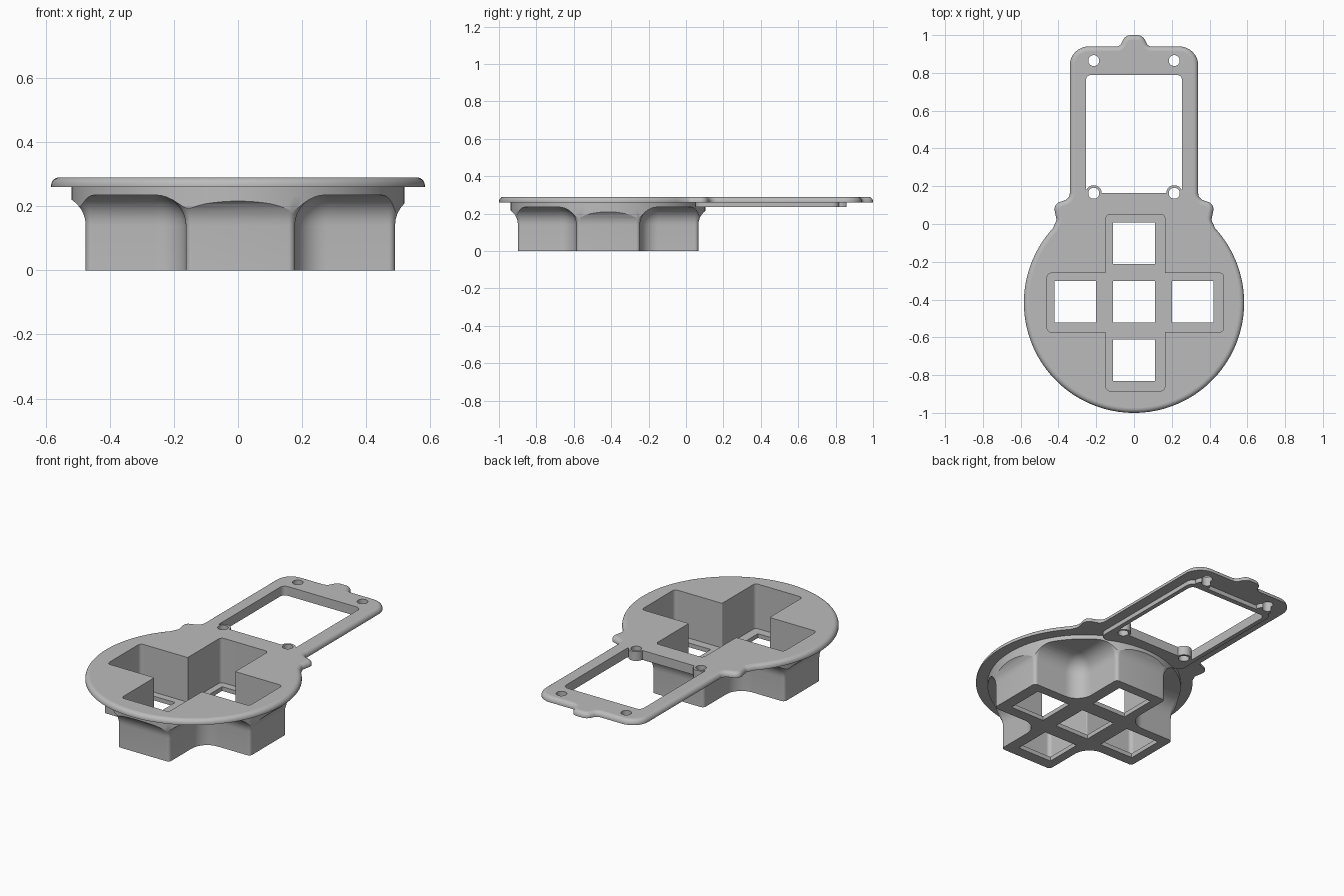
import bpy, bmesh, math
from mathutils import Vector

cube = bpy.data.objects.get("Cube")
if cube:
    bpy.data.objects.remove(cube)

grey = bpy.data.materials.new("matte grey")
grey.use_nodes = True
GREY = (0.5, 0.5, 0.5, 1)
grey.diffuse_color = GREY
grey.node_tree.nodes["Principled BSDF"].inputs["Base Color"].default_value = GREY


def arc(cx, cy, r, a0, a1, n):
    angles = [math.radians(a0 + (a1 - a0) * i / n) for i in range(n + 1)]
    return [Vector((cx + r * math.cos(a), cy + r * math.sin(a))) for a in angles]


def rounded(corners, steps=8):
    """Closed outline from (x, y, radius) corners; zero radius keeps a point."""
    out = []
    for i, (x, y, r) in enumerate(corners):
        p = Vector((x, y))
        if r == 0:
            out.append(p)
            continue
        u = (Vector(corners[i - 1][:2]) - p).normalized()
        v = (Vector(corners[(i + 1) % len(corners)][:2]) - p).normalized()
        half = u.angle(v) / 2
        centre = p + (u + v).normalized() * (r / math.sin(half))
        a = p + u * (r / math.tan(half)) - centre
        b = p + v * (r / math.tan(half)) - centre
        sweep = math.pi - 2 * half
        for k in range(steps + 1):
            t = k / steps
            out.append(centre + (a * math.sin((1 - t) * sweep) + b * math.sin(t * sweep))
                       / math.sin(sweep))
    return out


def offset(pts, d):
    """Grow (d > 0) or shrink a counter-clockwise outline."""
    out = []
    for i, p in enumerate(pts):
        e = (p - pts[i - 1]).normalized()
        f = (pts[(i + 1) % len(pts)] - p).normalized()
        n = Vector((e.y + f.y, -e.x - f.x)).normalized()
        out.append(p + n * d / max(0.5, n.dot(Vector((e.y, -e.x)))))
    return out


def loft(name, levels):
    """Solid through (outline, z) levels."""
    bm = bmesh.new()
    rings = [[bm.verts.new((p.x, p.y, z)) for p in pts] for pts, z in levels]
    n = len(rings[0])
    for lo, hi in zip(rings, rings[1:]):
        for i in range(n):
            j = (i + 1) % n
            bm.faces.new((lo[i], lo[j], hi[j], hi[i]))
    bm.faces.new(rings[0][::-1])
    bm.faces.new(rings[-1])
    mesh = bpy.data.meshes.new(name)
    bm.to_mesh(mesh)
    bm.free()
    mesh.materials.append(grey)
    obj = bpy.data.objects.new(name, mesh)
    bpy.context.collection.objects.link(obj)
    return obj


def prism(name, pts, z0, z1):
    return loft(name, [(pts, z0), (pts, z1)])


def disc(name, x, y, r, z0, z1, n=32):
    return prism(name, arc(x, y, r, 0, 360, n)[:-1], z0, z1)


def box(x0, x1, y0, y1, r):
    return rounded([(x0, y0, r), (x1, y0, r), (x1, y1, r), (x0, y1, r)])


def boolean(obj, other, operation):
    mod = obj.modifiers.new("cut", "BOOLEAN")
    mod.operation, mod.solver, mod.object = operation, "EXACT", other
    with bpy.context.temp_override(object=obj, active_object=obj, selected_objects=[obj]):
        bpy.ops.object.modifier_apply(modifier=mod.name)


def cross(length, width, outer_r, inner_r):
    """Plus-shaped outline around the socket centre."""
    pts = []
    for k in range(4):
        c, s = round(math.cos(k * math.pi / 2)), round(math.sin(k * math.pi / 2))
        for x, y, r in ((length, -width, outer_r), (length, width, outer_r),
                        (width, width, inner_r)):
            pts.append((0.0075 + c * x - s * y, -0.416 + s * x + c * y, r))
    return rounded(pts)


CY, BASE, STEP, TOP = -0.417, 0.235, 0.26, 0.29

# Top plate: disc, ears, frame and end tab, with a rounded upper rim
half = [(0.41, 0.02, 0.025), (0.427, 0.105, 0.04), (0.34, 0.135, 0.04),
        (0.34, 0.94, 0.1), (0.075, 0.94, 0.03), (0.045, 1.0, 0.045)]
rim = [(p.x, p.y, 0) for p in arc(0, CY, 0.583, -222.5, 42.5, 96)]
outline = rounded(rim + half + [(-x, y, r) for x, y, r in reversed(half)])
R = 0.025
levels = [(outline, STEP)]
for k in range(7):
    a = math.radians(15 * k)
    levels.append((offset(outline, R * (math.cos(a) - 1)), TOP - R + R * math.sin(a)))
plate = loft("top_plate", levels)

# Collar under the disc
collar = disc("collar", 0, CY, 0.52, BASE, STEP, 128)

# Cross-shaped socket body flaring into the collar
F = 0.095
shape = cross(0.4825, 0.17, 0.02, 0.1)
levels = [(shape, 0)]
for k in range(9):
    a = math.radians(90 * k / 8)
    levels.append((offset(shape, F * (1 - math.cos(a))), BASE - F + F * math.sin(a)))
body = loft("socket_body", levels)
trim = disc("trim", 0, CY, 0.52, -0.1, BASE + 0.1, 128)
boolean(body, trim, "INTERSECT")

# Raised lip under the window, with bosses at the far screw holes
lip = prism("window_lip", box(-0.28, 0.28, 0.05, 0.82, 0.04), BASE, STEP)
helpers = [trim]
for s in (-1, 1):
    boss = disc("boss", s * 0.213, 0.828, 0.042, BASE, STEP)
    boolean(lip, boss, "UNION")
    helpers.append(boss)
# The lip starts where the collar ends
boolean(lip, trim, "DIFFERENCE")

# Cutters: window, screw holes, cross recess and square floor openings
window = prism("window", box(-0.255, 0.255, 0.165, 0.79, 0.03), 0.1, 0.4)
for s in (-1, 1):
    boss = disc("boss", s * 0.213, 0.163, 0.042, 0, 0.5)
    boolean(window, boss, "DIFFERENCE")
    helpers.append(boss)
holes = [disc("screw_hole", s * 0.213, y, 0.029, 0.1, 0.4) for s in (-1, 1) for y in (0.163, 0.865)]
recess = prism("recess", cross(0.4675, 0.156, 0.022, 0.005), 0.025, 0.4)
openings = []
for i, j in ((0, 0), (1, 0), (-1, 0), (0, 1), (0, -1)):
    x, y, h = i * 0.312, -0.412 + j * 0.31, 0.11
    openings.append(prism("opening", [Vector((x + a * h, y + b * h)) for a, b in
                                      ((-1, -1), (1, -1), (1, 1), (-1, 1))], -0.1, 0.1))

for obj, cutters in ((plate, [window, recess] + holes), (collar, [recess]),
                     (lip, [window] + holes), (body, [recess] + openings)):
    for cutter in cutters:
        boolean(obj, cutter, "DIFFERENCE")

for helper in helpers + [window, recess] + holes + openings:
    bpy.data.objects.remove(helper)

# Smooth curved walls, flat horizontal faces
for obj in (plate, collar, lip, body):
    bpy.ops.object.select_all(action="DESELECT")
    obj.select_set(True)
    bpy.context.view_layer.objects.active = obj
    bpy.ops.object.shade_smooth_by_angle(angle=math.radians(30))
    for face in obj.data.polygons:
        if abs(face.normal.z) > 0.999:
            face.use_smooth = False
